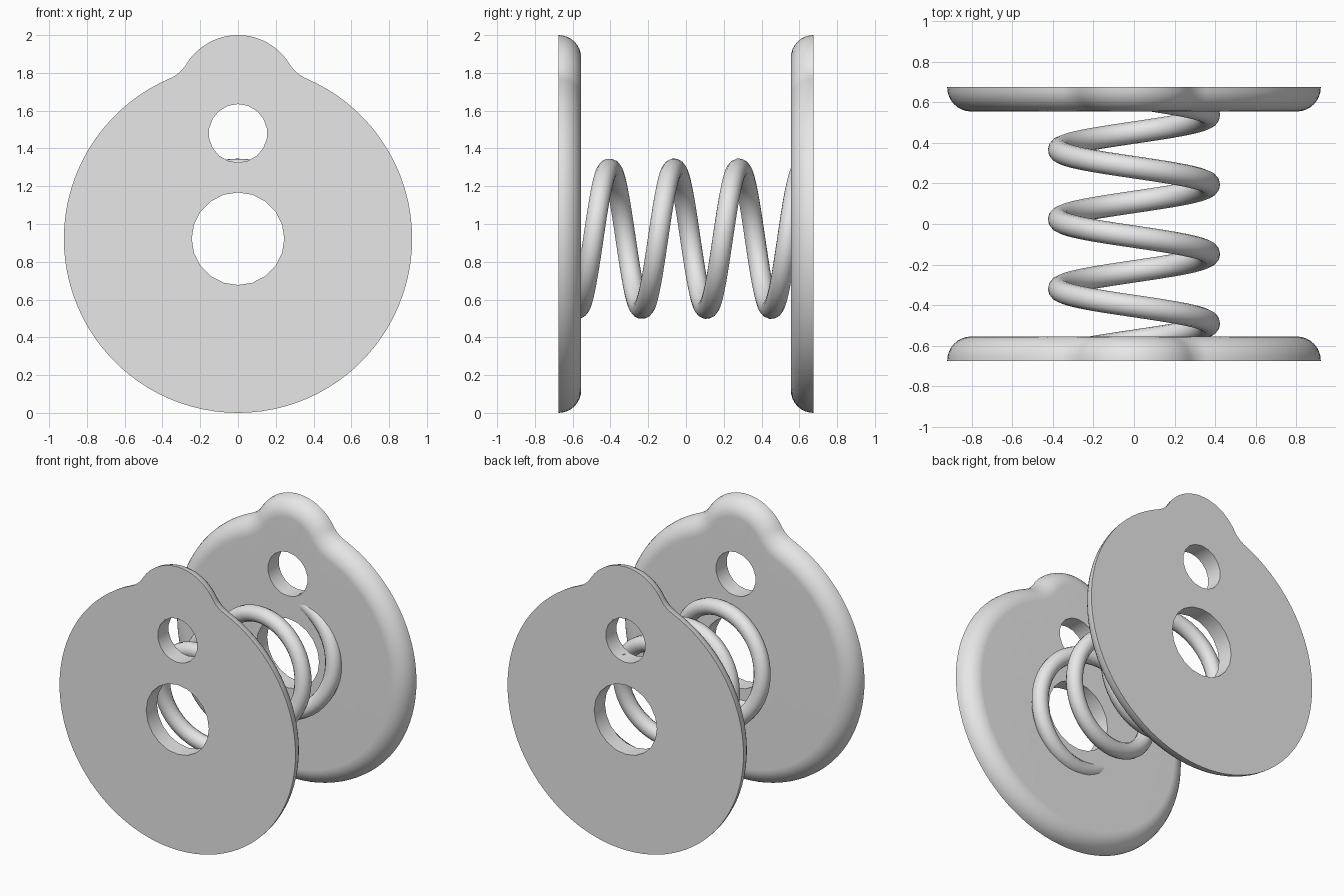
import bpy
import bmesh
from math import sin, cos, pi, acos, atan2, sqrt

cube = bpy.data.objects.get("Cube")
if cube:
    bpy.data.objects.remove(cube, do_unlink=True)

# Plate sizes
DISC_Z, DISC_R = 0.922, 0.922
LOBE_Z, LOBE_R = 1.68, 0.32
FILLET_R = 0.2
OUTER_Y, THICK = 0.675, 0.12
HOLES = [(DISC_Z, 0.245, 20), (1.48, 0.155, 18)]

# Spring sizes
COIL_R, WIRE_R, PITCH, TOP_Y, END_Y = 0.37, 0.055, 0.3425, -0.405, 0.615

grey = bpy.data.materials.new("light grey")
grey.use_nodes = True
grey.diffuse_color = (0.8, 0.8, 0.8, 1)
grey.node_tree.nodes["Principled BSDF"].inputs["Base Color"].default_value = (0.8, 0.8, 0.8, 1)


def arc(x, z, radius, start, end, steps):
    """Points on an arc, with angles measured from straight up."""
    angles = [start + (end - start) * i / steps for i in range(steps + 1)]
    return [(x + radius * sin(a), z + radius * cos(a)) for a in angles]


def outline(inset):
    """Disc with a lobe on top, joined by tangent fillets and moved inwards."""
    d, far, near = LOBE_Z - DISC_Z, DISC_R + FILLET_R, LOBE_R + FILLET_R
    a = acos((far ** 2 + d ** 2 - near ** 2) / (2 * far * d))
    fx, fz = far * sin(a), DISC_Z + far * cos(a)
    b = atan2(fx, fz - LOBE_Z)
    half = arc(0, DISC_Z, DISC_R - inset, pi, a, 40)
    half += arc(fx, fz, FILLET_R + inset, a + pi, b + pi, 8)[1:-1]
    half += arc(0, LOBE_Z, LOBE_R - inset, b, 0, 12)
    return half + [(-x, z) for x, z in reversed(half[1:-1])]


def finish(obj):
    """Smooth shading that keeps the sharp edges."""
    bpy.ops.object.select_all(action='DESELECT')
    obj.select_set(True)
    bpy.context.view_layer.objects.active = obj
    bpy.ops.object.shade_smooth_by_angle(angle=pi / 5)


def make_plate(name, side):
    bm = bmesh.new()

    def ring(points, depth):
        return [bm.verts.new((x, side * (OUTER_Y - depth), z)) for x, z in points]

    def wall(rings):
        for r, s in zip(rings, rings[1:]):
            for i in range(len(r)):
                j = (i + 1) % len(r)
                bm.faces.new((r[i], r[j], s[j], s[i]))

    # Rounded rim
    turns = [pi / 2 * i / 8 for i in range(9)]
    wall([ring(outline(THICK * (1 - cos(t))), THICK * sin(t)) for t in turns])
    # Hole walls
    for z, radius, sides in HOLES:
        circle = arc(0, z, radius, 0, 2 * pi, sides)[:-1]
        wall([ring(circle, 0), ring(circle, THICK)])
    # Flat faces around the holes
    for depth in (0, THICK):
        y = side * (OUTER_Y - depth)
        edges = [e for e in bm.edges if e.is_boundary
                 and all(abs(v.co.y - y) < 1e-4 for v in e.verts)]
        bmesh.ops.triangle_fill(bm, edges=edges, use_beauty=True, normal=(0, 1, 0))
    bmesh.ops.recalc_face_normals(bm, faces=bm.faces[:])

    mesh = bpy.data.meshes.new(name)
    bm.to_mesh(mesh)
    bm.free()
    mesh.materials.append(grey)
    obj = bpy.data.objects.new(name, mesh)
    bpy.context.collection.objects.link(obj)
    finish(obj)
    weighted = obj.modifiers.new("flat_normals", 'WEIGHTED_NORMAL')
    weighted.keep_sharp = True


def make_spring():
    curve = bpy.data.curves.new("spring", 'CURVE')
    curve.dimensions = '3D'
    curve.bevel_depth = WIRE_R
    curve.bevel_resolution = 5
    curve.use_fill_caps = True
    count = 180
    spline = curve.splines.new('POLY')
    spline.points.add(count)
    for i, p in enumerate(spline.points):
        y = -END_Y + 2 * END_Y * i / count
        a = 2 * pi * (y - TOP_Y) / PITCH
        p.co = (-COIL_R * sin(a), y, DISC_Z + COIL_R * cos(a), 1)
    curve.materials.append(grey)
    obj = bpy.data.objects.new("spring", curve)
    bpy.context.collection.objects.link(obj)
    bpy.ops.object.select_all(action='DESELECT')
    obj.select_set(True)
    bpy.context.view_layer.objects.active = obj
    bpy.ops.object.convert(target='MESH')
    finish(bpy.context.view_layer.objects.active)


make_plate("front_plate", -1)
make_plate("back_plate", 1)
make_spring()
